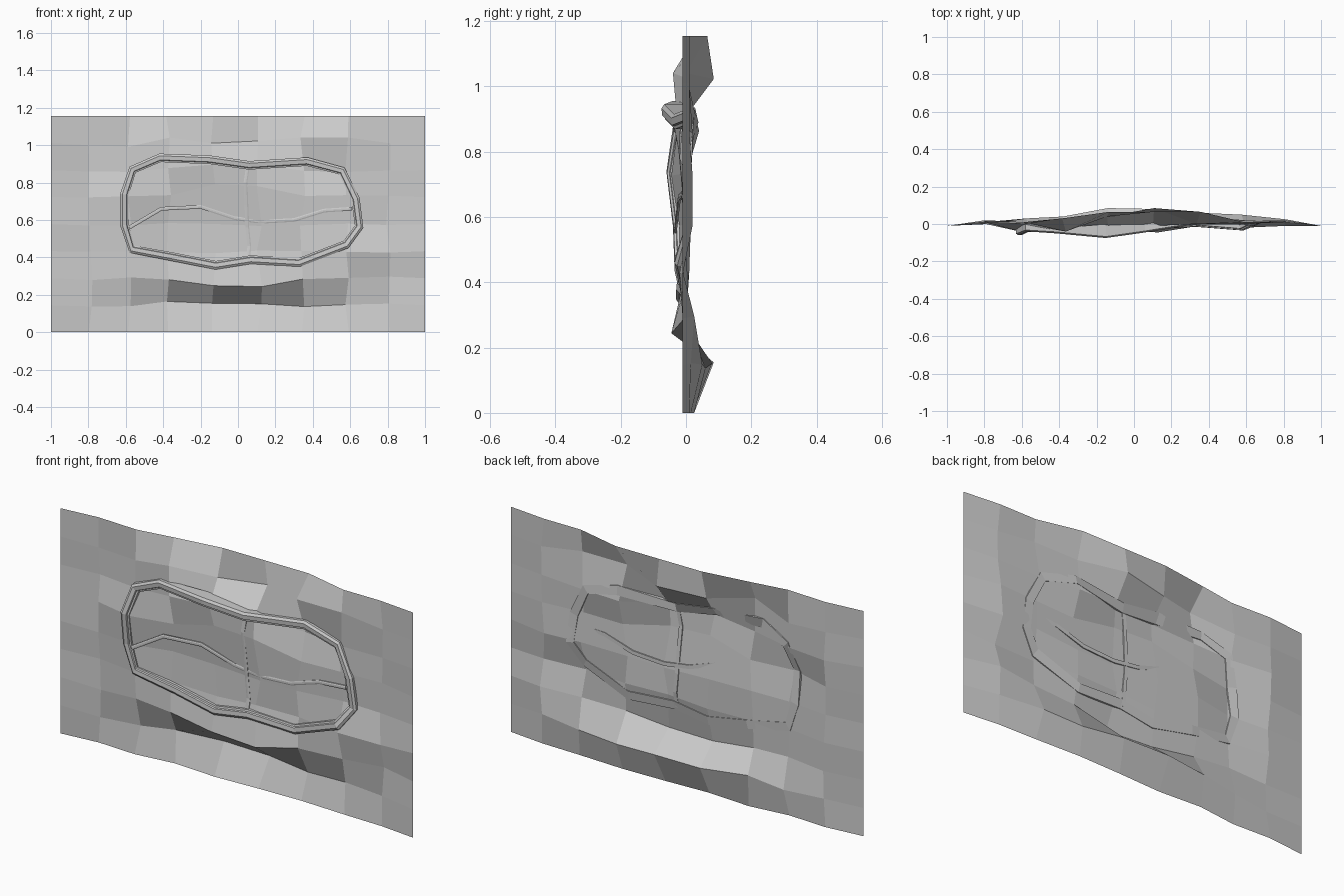
import bpy, bmesh, random
from mathutils import Vector

if "Cube" in bpy.data.objects:
    bpy.data.objects.remove(bpy.data.objects["Cube"])

random.seed(4)
NZ, HEIGHT = 8, 1.155
COLUMNS = [-1, -.79, -.575, -.37, -.13, .115, .345, .58, .8, 1]
NX = len(COLUMNS) - 1

# depth (y, in hundredths) of the rough rock sheet, bottom row first
DEPTH = [
    [-1, 1, 0, 2.5, 1, 2, 2.5, 1.5, 1, -1],
    [-1, 0, 3, 4, 8.5, 8, 6, 5, 1.5, -1],
    [-1, 0, -1, -2, -3, -4.5, -1, 0, 2.5, -1],
    [-1, 1, -2, 0, 0, 0, 1, -2, -1, -1],
    [-1, 0, -2, 0.5, 0.5, 0, 0, 1.5, 2, -1],
    [-1, 1, -4.5, -1, -2, -2, 0, .5, 2, -1],
    [-1, 2, -.5, -2.5, -4, -1, 4, 2, 1, -1],
    [-1, 1, 1, -4, 4, 8.5, 0, 0, 1, -1],
    [-1, 1, 0, 3, 6.5, 6.5, 6.5, 1, 1, -1],
]


def finish(name, bm):
    bmesh.ops.recalc_face_normals(bm, faces=bm.faces)
    me = bpy.data.meshes.new(name)
    bm.to_mesh(me)
    bm.free()
    ob = bpy.data.objects.new(name, me)
    bpy.context.collection.objects.link(ob)
    return ob


# Rock sheet: jittered grid, straight outer border
MOVED = {(4, 2): -.04, (5, 2): -.045, (3, 1): .02, (2, 7): -.02, (3, 7): .03,
         (6, 7): .03, (7, 7): .03, (4, 6): .03, (5, 6): .03, (4, 5): .07, (5, 5): .06}
bm = bmesh.new()
grid = []
for j, row in enumerate(DEPTH):
    line = []
    for i, d in enumerate(row):
        x, z = COLUMNS[i], HEIGHT * j / NZ
        if 0 < i < NX:
            x += random.uniform(-.015, .015)
        if 0 < j < NZ and 0 < i < NX:
            z += MOVED.get((i, j), random.uniform(-.012, .012))
        line.append(bm.verts.new((x, d / 100, z)))
    grid.append(line)
for j in range(NZ):
    for i in range(NX):
        bm.faces.new((grid[j][i], grid[j][i + 1], grid[j + 1][i + 1], grid[j + 1][i]))
sheet = finish("rock_sheet", bm)


def on_sheet(x, z, lift):
    hit, loc, _, _ = sheet.ray_cast((x, -1, z), (0, 1, 0))
    return (x, z, (loc.y if hit else 0) - lift)


def sweep(name, path, section, closed, flush_back=False):
    """Run a section (sideways, depth) along points (x, z, y).
    flush_back seats the first and last section points just behind the sheet."""
    bm = bmesh.new()
    n, m, rings = len(path), len(section), []
    for k, (x, z, y) in enumerate(path):
        a = path[(k - 1) % n] if closed or k else path[0]
        b = path[(k + 1) % n] if closed or k < n - 1 else path[-1]
        t = Vector((b[0] - a[0], b[1] - a[1])).normalized()
        side = Vector((t.y, -t.x))          # right of travel = inward when clockwise
        ring = []
        for c, (s, d) in enumerate(section):
            px, pz, py = x + side.x * s, z + side.y * s, y + d
            if flush_back and c in (0, m - 1):
                py = max(on_sheet(px, pz, -.004)[2], py - .01)
            ring.append(bm.verts.new((px, py, pz)))
        rings.append(ring)
    for k in range(n if closed else n - 1):
        r, q = rings[k], rings[(k + 1) % n]
        for c in range(m):
            bm.faces.new((r[c], r[(c + 1) % m], q[(c + 1) % m], q[c]))
    if not closed:
        bm.faces.new(rings[0])
        bm.faces.new(rings[-1])
    return finish(name, bm)


# Oval rim, clockwise from upper left, thin bevelled band with an inner lip
RIM = [(-.42, .955, -.05), (-.15, .945, -.075), (.06, .915, -.045), (.37, .935, .005),
       (.57, .88, .0), (.65, .72, -.01), (.67, .56, -.005), (.59, .45, -.035),
       (.33, .35, -.015), (.07, .365, -.03), (-.12, .335, -.03), (-.35, .38, -.025),
       (-.58, .425, -.035), (-.63, .57, -.04), (-.63, .74, -.06), (-.58, .885, -.04)]
RIM = [(x, z, (y + min(y, on_sheet(x, z, .012)[2])) / 2) for x, z, y in RIM]
sweep("oval_rim", RIM,
      [(0, .02), (0, .008), (.012, 0), (.034, .002), (.037, .009), (.046, .011), (.046, .02)],
      True, True)

# Cross bars barely emerging from the sheet
BAR = [(-.01, .008), (-.01, .002), (-.004, 0), (.004, 0), (.01, .002), (.01, .008)]
ACROSS = [(-.58, .56, .018), (-.41, .66, .016), (-.2, .67, .01), (-.02, .61, .004),
          (.12, .59, .0), (.3, .6, .002), (.46, .65, .006), (.61, .66, .012)]
UPRIGHT = [(.055, .9, .004), (.04, .8, .004), (.045, .68, .003), (.05, .56, .004),
           (.06, .46, .003), (.055, .38, .004)]
sweep("crossbar_horizontal", [on_sheet(*p) for p in ACROSS], BAR, False)
sweep("crossbar_vertical", [on_sheet(*p) for p in UPRIGHT], BAR, False)
